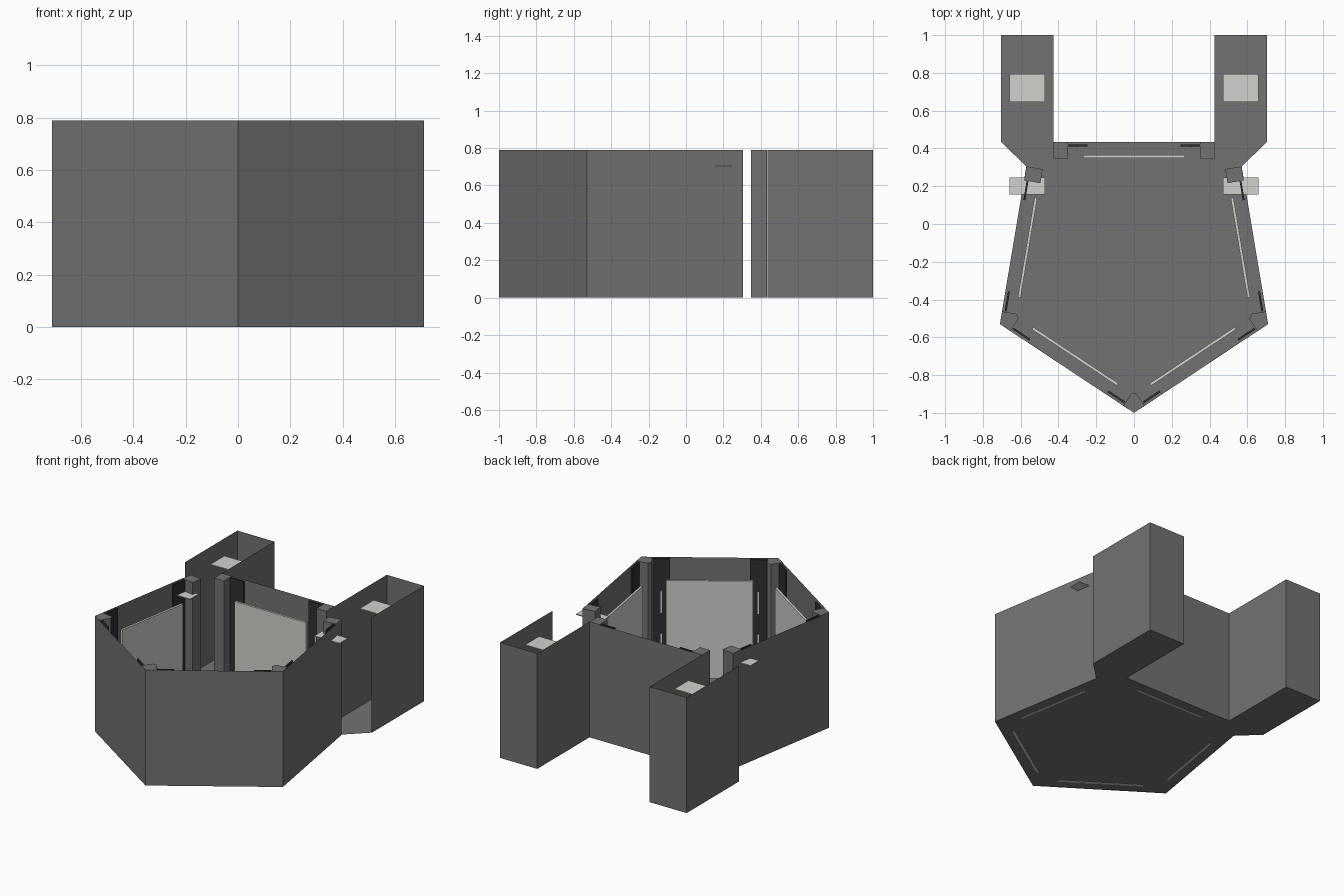
import bpy
import bmesh
from mathutils import Vector

cube = bpy.data.objects.get("Cube")
if cube:
    bpy.data.objects.remove(cube, do_unlink=True)

HEIGHT = 0.79
FLOOR = 0.002


def material(name, color):
    m = bpy.data.materials.new(name)
    m.use_nodes = True
    m.diffuse_color = (*color, 1)
    m.node_tree.nodes["Principled BSDF"].inputs["Base Color"].default_value = (*color, 1)
    return m


GREY = material("wall grey", (0.17, 0.17, 0.173))
PALE = material("pale panel", (0.64, 0.64, 0.61))
BLACK = material("dark strip", (0.03, 0.03, 0.034))


def finish(name, bm, mat):
    mesh = bpy.data.meshes.new(name)
    bm.to_mesh(mesh)
    bm.free()
    mesh.materials.append(mat)
    obj = bpy.data.objects.new(name, mesh)
    bpy.context.collection.objects.link(obj)
    return obj


def prism(name, outline, z0, z1, mat):
    """Closed solid from a plan outline."""
    bm = bmesh.new()
    base = bm.faces.new([bm.verts.new((p[0], p[1], z0)) for p in outline])
    top = bmesh.ops.extrude_face_region(bm, geom=[base])["geom"]
    verts = [v for v in top if isinstance(v, bmesh.types.BMVert)]
    bmesh.ops.translate(bm, verts=verts, vec=(0, 0, z1 - z0))
    bmesh.ops.recalc_face_normals(bm, faces=bm.faces)
    return finish(name, bm, mat)


def wall(name, path):
    """Thin upright sheet following a plan path."""
    bm = bmesh.new()
    low = [bm.verts.new((p[0], p[1], 0)) for p in path]
    high = [bm.verts.new((p[0], p[1], HEIGHT)) for p in path]
    for i in range(len(path) - 1):
        bm.faces.new((low[i], low[i + 1], high[i + 1], high[i]))
    return finish(name, bm, GREY)


def flip(p):
    return Vector((-p.x, p.y))


# Plan corners, left half
front = Vector((0, -1))
side = Vector((0.71, -0.53))
door_out = Vector((0.57, 0.305))
door_in = Vector((0.425, 0.435))
hall = [door_in, Vector((0.425, 1)), Vector((0.705, 1)), Vector((0.705, 0.435))]

# Floor of the room and both halls
half = [front, side, door_out, hall[3], hall[2], hall[1], hall[0]]
outline = half + [flip(p) for p in reversed(half[1:])]
bm = bmesh.new()
floor_face = bm.faces.new([bm.verts.new((p.x, p.y, FLOOR)) for p in outline])
bmesh.ops.triangulate(bm, faces=[floor_face])
finish("floor", bm, GREY)

# Walls, with open doorways between the room and the halls
wall("room_wall", [flip(door_out), flip(side), front, side, door_out])
wall("back_wall", [door_in, flip(door_in)])
wall("left_hall_wall", list(reversed(hall)))
wall("right_hall_wall", [flip(p) for p in hall])


class Bay:
    """Local frame of one room wall: s runs along it, d points inward."""

    def __init__(self, a, b):
        self.a, self.length = a, (b - a).length
        self.u = (b - a).normalized()
        self.n = Vector((-self.u.y, self.u.x))

    def at(self, s, d):
        return self.a + self.u * s + self.n * d

    def box(self, name, s0, s1, d0, d1, z0, z1, mat):
        pts = [self.at(s0, d0), self.at(s1, d0), self.at(s1, d1), self.at(s0, d1)]
        return prism(name, pts, z0, z1, mat)


bays = {
    "front_left": Bay(front, side),
    "left": Bay(side, door_out),
    "back": Bay(door_in, flip(door_in)),
    "right": Bay(flip(door_out), flip(side)),
    "front_right": Bay(flip(side), front),
}

# Each wall carries a pale screen and a dark strip with slits at both ends
for name, bay in bays.items():
    L = bay.length
    bay.box(name + "_screen", 0.155, L - 0.155, 0.07, 0.085, 0, 0.67, PALE)
    for end, mid in (("start", 0.125), ("finish", L - 0.125)):
        bay.box(f"{name}_{end}_strip", mid - 0.053, mid + 0.053,
                0.014, 0.024, FLOOR, HEIGHT - 0.002, BLACK)
        for level, z in (("lower", 0.13), ("upper", 0.42)):
            bay.box(f"{name}_{end}_{level}_slit", mid - 0.004, mid + 0.004,
                    0.024, 0.027, z, z + 0.15, PALE)

# Square pillars beside the doorways
W, D = 0.075, 0.088
for name, at_end in (("left", True), ("right", False), ("back", True), ("back", False)):
    bay = bays[name]
    s = bay.length - W if at_end else 0
    label = "finish" if at_end else "start"
    bay.box(f"{name}_{label}_door_pillar", s, s + W, 0.001, D, FLOOR, HEIGHT, GREY)

# Wedge pillars in the closed corners
for before, after in (("front_right", "front_left"), ("front_left", "left"),
                      ("right", "front_right")):
    p, q = bays[before], bays[after]
    L = p.length
    pts = [q.at(0, 0), q.at(0.068, 0.001), q.at(0.068, 0.078),
           p.at(L - 0.068, 0.078), p.at(L - 0.068, 0.001)]
    prism(after + "_corner_pillar", pts, FLOOR, HEIGHT, GREY)

# Flat ceiling lamps over the halls and doorways
for label, sign in (("left", 1), ("right", -1)):
    for place, y0, y1 in (("hall", 0.645, 0.795), ("doorway", 0.155, 0.245)):
        xs = (0.47 * sign, 0.66 * sign)
        pts = [(xs[0], y0), (xs[1], y0), (xs[1], y1), (xs[0], y1)]
        prism(f"{label}_{place}_lamp", pts, 0.702, 0.708, PALE)
